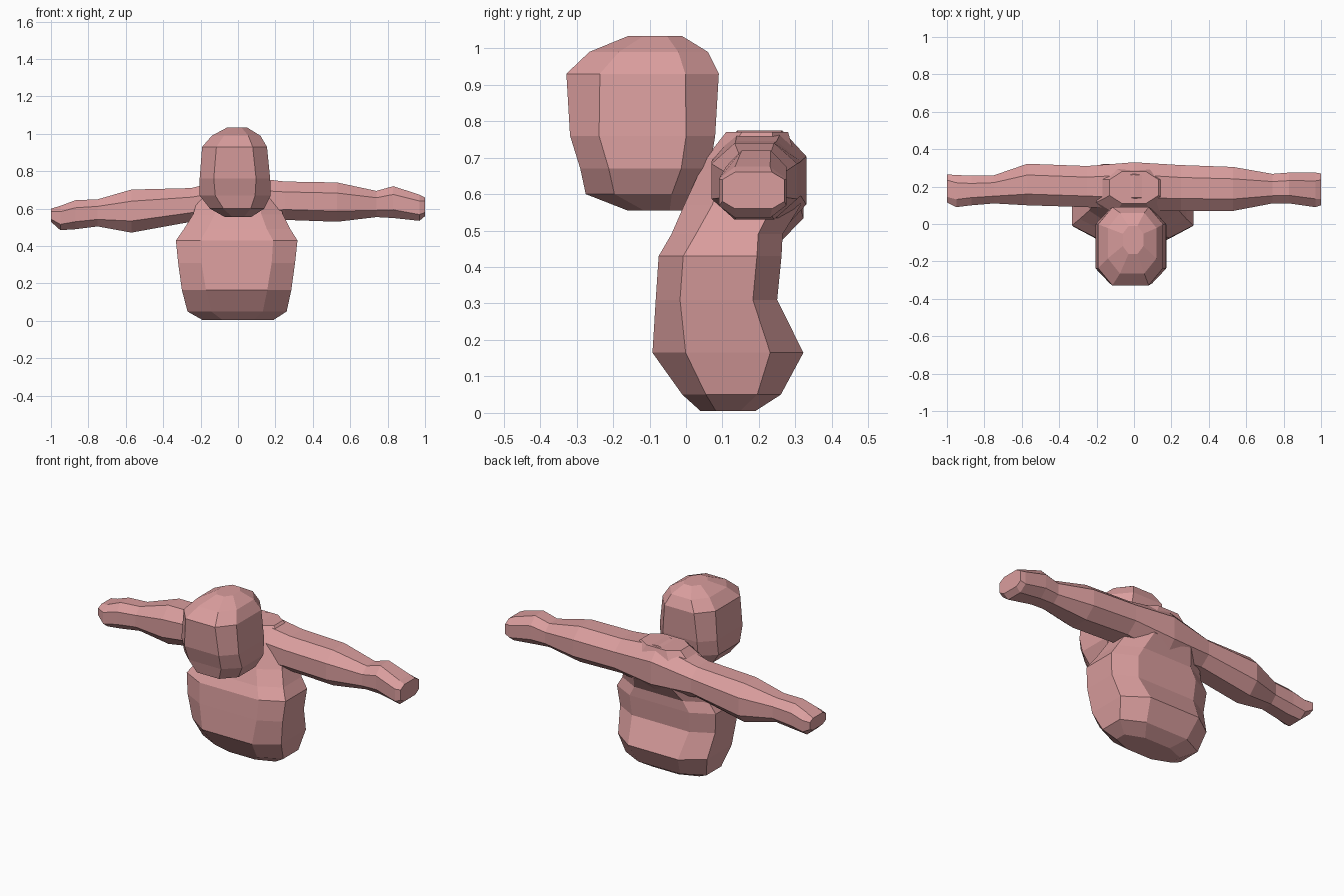
import bpy, bmesh
from mathutils import Vector

skin = bpy.data.materials.new("skin")
skin.diffuse_color = (0.70, 0.34, 0.34, 1)


def section(a0, a1, b0, b1, k):
    """Chamfered rectangle (8 points) spanning a0..a1 by b0..b1."""
    da, db = (a1 - a0) * k, (b1 - b0) * k
    return [(a0 + da, b0), (a1 - da, b0), (a1, b0 + db), (a1, b1 - db),
            (a1 - da, b1), (a0 + da, b1), (a0, b1 - db), (a0, b0 + db)]


def loft(name, rows, axis):
    """Skin chamfered sections placed along the x or z axis."""
    bm = bmesh.new()
    rings = []
    for pos, a0, a1, b0, b1, k in rows:
        pts = section(a0, a1, b0, b1, k)
        rings.append([bm.verts.new((pos, a, b) if axis == "x" else (a, b, pos))
                      for a, b in pts])
    for r, s in zip(rings, rings[1:]):
        for i in range(8):
            j = (i + 1) % 8
            bm.faces.new((r[i], r[j], s[j], s[i]))
    bm.faces.new(rings[0])
    bm.faces.new(rings[-1])
    bmesh.ops.recalc_face_normals(bm, faces=bm.faces)
    me = bpy.data.meshes.new(name)
    bm.to_mesh(me)
    bm.free()
    me.materials.append(skin)
    ob = bpy.data.objects.new(name, me)
    bpy.context.collection.objects.link(ob)
    return ob


# Torso: z, then x range, y range, corner chamfer
loft("torso", [
    (0.005, -0.19, 0.19, 0.04, 0.19, 0.28),
    (0.05, -0.27, 0.26, -0.01, 0.26, 0.24),
    (0.165, -0.30, 0.285, -0.092, 0.322, 0.22),
    (0.31, -0.32, 0.305, -0.083, 0.25, 0.20),
    (0.43, -0.332, 0.318, -0.075, 0.262, 0.20),
    (0.49, -0.29, 0.28, -0.04, 0.265, 0.22),
    (0.57, -0.24, 0.24, -0.005, 0.315, 0.24),
    (0.70, -0.20, 0.20, 0.055, 0.30, 0.25),
    (0.77, -0.13, 0.13, 0.11, 0.28, 0.25)], "z")

# Outstretched arms: x, then y range, z range, corner chamfer
loft("arms", [
    (-1.00, 0.115, 0.265, 0.53, 0.60, 0.20),
    (-0.95, 0.09, 0.262, 0.485, 0.615, 0.24),
    (-0.87, 0.10, 0.258, 0.49, 0.645, 0.26),
    (-0.75, 0.11, 0.26, 0.505, 0.65, 0.26),
    (-0.57, 0.10, 0.322, 0.472, 0.702, 0.27),
    (-0.25, 0.09, 0.31, 0.53, 0.71, 0.27),
    (0.00, 0.075, 0.33, 0.50, 0.775, 0.26),
    (0.25, 0.07, 0.315, 0.54, 0.745, 0.27),
    (0.53, 0.07, 0.305, 0.53, 0.74, 0.27),
    (0.74, 0.11, 0.268, 0.555, 0.695, 0.26),
    (0.83, 0.11, 0.275, 0.55, 0.72, 0.26),
    (0.97, 0.09, 0.275, 0.535, 0.675, 0.24),
    (1.00, 0.10, 0.27, 0.56, 0.66, 0.20)], "x")

# Head: z, then x range, y range, corner chamfer
head = loft("head", [
    (0.555, -0.07, 0.07, -0.16, 0.00, 0.28),
    (0.60, -0.15, 0.14, -0.275, 0.04, 0.25),
    (0.67, -0.205, 0.175, -0.29, 0.065, 0.22),
    (0.76, -0.205, 0.172, -0.318, 0.08, 0.20),
    (0.93, -0.192, 0.155, -0.328, 0.09, 0.22),
    (0.99, -0.14, 0.12, -0.265, 0.06, 0.25),
    (1.033, -0.06, 0.05, -0.16, -0.01, 0.28)], "z")
